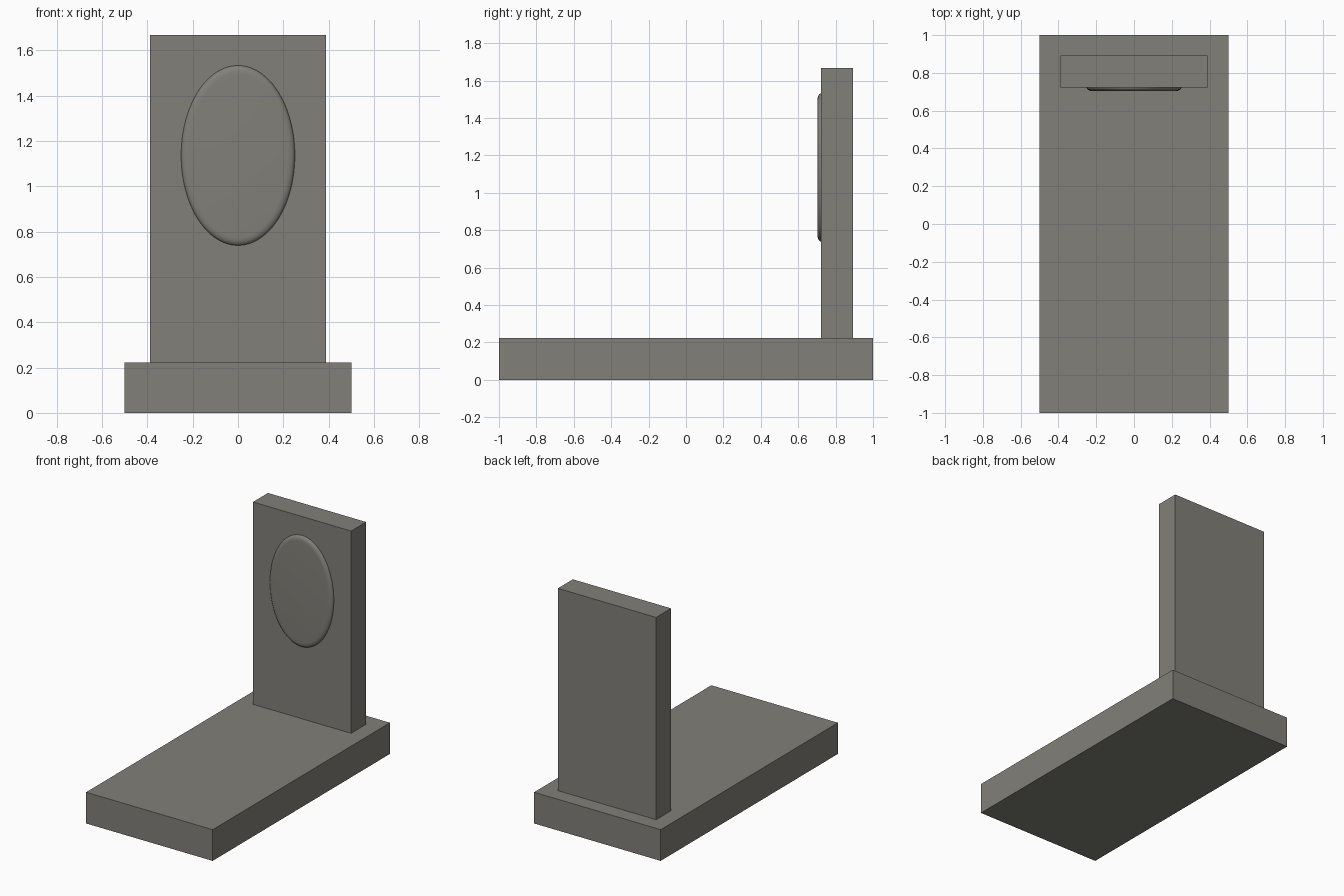
import bpy, bmesh, math

if "Cube" in bpy.data.objects:
    bpy.data.objects.remove(bpy.data.objects["Cube"])

stone = bpy.data.materials.new("grey_stone")
stone.diffuse_color = (0.22, 0.215, 0.19, 1)
stone.use_nodes = True
stone.node_tree.nodes["Principled BSDF"].inputs["Base Color"].default_value = stone.diffuse_color


def finish(name, bm):
    bmesh.ops.recalc_face_normals(bm, faces=bm.faces)
    mesh = bpy.data.meshes.new(name)
    bm.to_mesh(mesh)
    bm.free()
    mesh.materials.append(stone)
    obj = bpy.data.objects.new(name, mesh)
    bpy.context.collection.objects.link(obj)
    return obj


def box(name, lo, hi):
    bm = bmesh.new()
    bmesh.ops.create_cube(bm, size=1)
    for v in bm.verts:
        v.co = [(a + b) / 2 + c * (b - a) for a, b, c in zip(lo, hi, v.co)]
    return finish(name, bm)


# Ground slab and upright headstone
box("base_slab", (-0.5, -1, 0), (0.5, 1, 0.223))
box("headstone", (-0.388, 0.723, 0.223), (0.388, 0.892, 1.668))

# Oval plaque with a rounded front rim
SIDES, STEPS = 96, 6
RX, RZ, CZ = 0.251, 0.397, 1.136
profile = [(0, 0.74)]
for i in range(STEPS + 1):
    a = math.pi / 2 * i / STEPS
    profile.append((0.035 * (1 - math.cos(a)), 0.723 - 0.02 * math.sin(a)))

bm = bmesh.new()
rings = []
for inset, y in profile:
    ring = []
    for k in range(SIDES):
        t = 2 * math.pi * k / SIDES
        ring.append(bm.verts.new(((RX - inset) * math.cos(t), y,
                                  CZ + (RZ - inset) * math.sin(t))))
    rings.append(ring)
for r0, r1 in zip(rings, rings[1:]):
    for k in range(SIDES):
        n = (k + 1) % SIDES
        bm.faces.new((r0[k], r0[n], r1[n], r1[k]))
bm.faces.new(rings[0])
bm.faces.new(rings[-1])
plaque = finish("oval_plaque", bm)
bpy.context.view_layer.objects.active = plaque
plaque.select_set(True)
bpy.ops.object.shade_smooth_by_angle(angle=math.radians(35))
